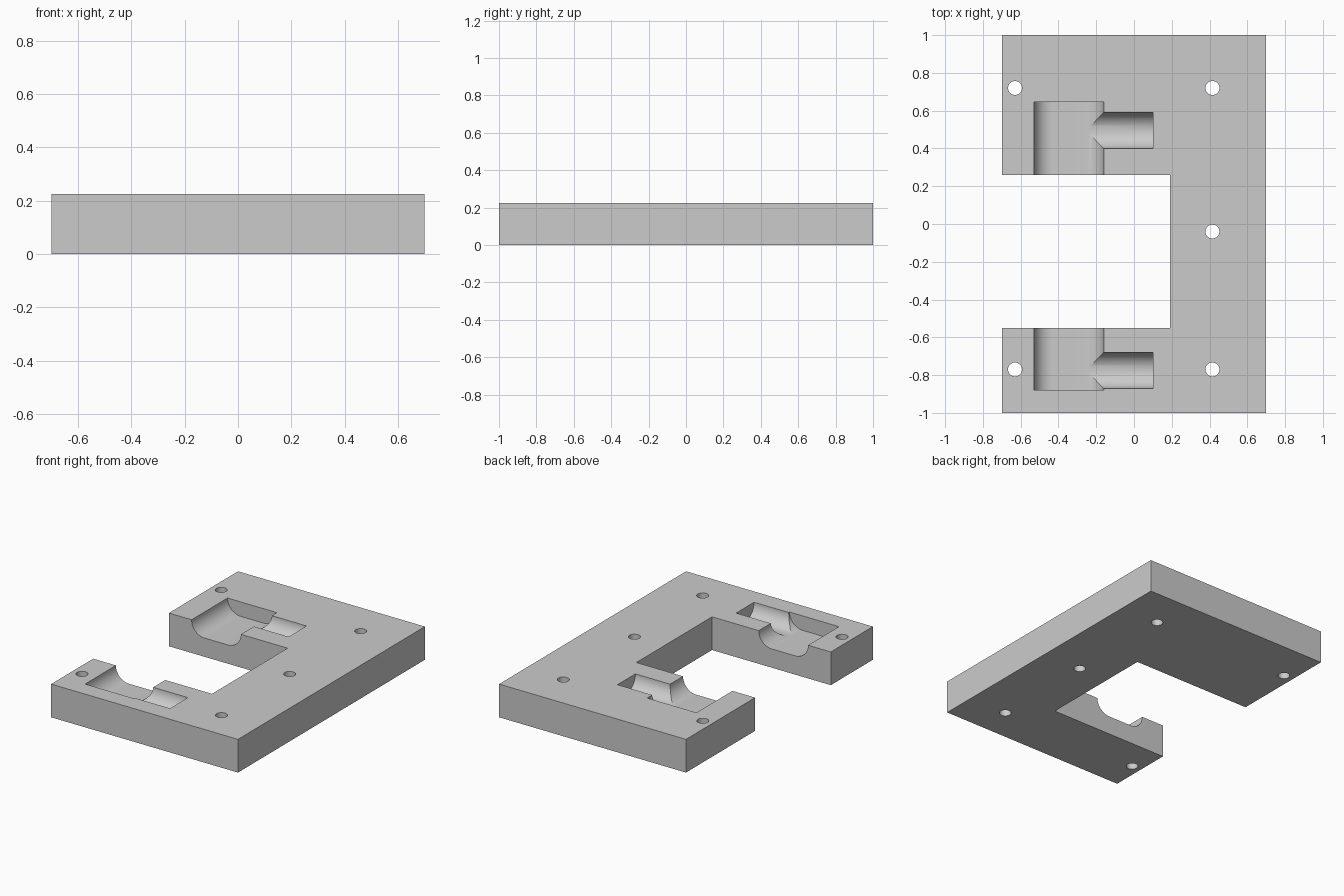
import bpy, math
from mathutils import Vector

cube = bpy.data.objects.get("Cube")
if cube:
    bpy.data.objects.remove(cube, do_unlink=True)

TOP = 0.225
HOLES = [(-0.63, 0.72), (0.415, 0.72), (0.415, -0.04), (-0.63, -0.77), (0.415, -0.77)]

grey = bpy.data.materials.new("matte_grey")
grey.use_nodes = True
colour = (0.6, 0.6, 0.6, 1)
grey.diffuse_color = colour
grey.node_tree.nodes["Principled BSDF"].inputs["Base Color"].default_value = colour


def prism(name, outline, sweep):
    """Close an outline of 3D points into a solid swept along a vector."""
    n = len(outline)
    verts = [Vector(p) for p in outline]
    verts += [v + Vector(sweep) for v in verts]
    faces = [list(range(n))[::-1], list(range(n, 2 * n))]
    faces += [(i, (i + 1) % n, n + (i + 1) % n, n + i) for i in range(n)]
    mesh = bpy.data.meshes.new(name)
    mesh.from_pydata(verts, [], faces)
    obj = bpy.data.objects.new(name, mesh)
    bpy.context.collection.objects.link(obj)
    bpy.context.view_layer.objects.active = obj
    bpy.ops.object.select_all(action='DESELECT')
    obj.select_set(True)
    bpy.ops.object.mode_set(mode='EDIT')
    bpy.ops.mesh.select_all(action='SELECT')
    bpy.ops.mesh.normals_make_consistent(inside=False)
    bpy.ops.object.mode_set(mode='OBJECT')
    return obj


def round_slot(left, right, radius, steps=24):
    """Outline of a round-bottomed slot, open above the top surface."""
    pts = [(left, 0.1)]
    for centre, start in ((left + radius, math.pi), (right - radius, 1.5 * math.pi)):
        for i in range(steps + 1):
            a = start + 0.5 * math.pi * i / steps
            p = (centre + radius * math.cos(a), radius * math.sin(a))
            if math.dist(p, pts[-1]) > 1e-4:
                pts.append(p)
    return pts + [(right, 0.1)]


# C-shaped plate
outline = [(-0.7, -1), (0.7, -1), (0.7, 1), (-0.7, 1),
           (-0.7, 0.26), (0.19, 0.26), (0.19, -0.55), (-0.7, -0.55)]
plate = prism("plate", [(x, y, 0) for x, y in outline], (0, 0, TOP))
plate.data.materials.append(grey)

cutters = []

# Wide pockets open to the notch, each with a narrow side channel
for name, y0, y1, yc in (("back", 0.2, 0.645, 0.495), ("front", -0.88, -0.5, -0.775)):
    wide = [(x, y0, TOP + z) for x, z in round_slot(-0.53, -0.16, 0.098)]
    cutters.append(prism(name + "_pocket_cutter", wide, (0, y1 - y0, 0)))
    narrow = [(-0.3, y, TOP + z) for y, z in round_slot(yc - 0.096, yc + 0.096, 0.096)]
    cutters.append(prism(name + "_channel_cutter", narrow, (0.4, 0, 0)))

# Screw holes
for x, y in HOLES:
    ring = [(x + 0.037 * math.cos(a), y + 0.037 * math.sin(a), -0.1)
            for a in (math.tau * i / 32 for i in range(32))]
    cutters.append(prism("hole_cutter", ring, (0, 0, 0.5)))

# Cut everything out of the plate
bpy.ops.object.select_all(action='DESELECT')
plate.select_set(True)
bpy.context.view_layer.objects.active = plate
for cutter in cutters:
    cutter.hide_render = True
    mod = plate.modifiers.new(cutter.name, 'BOOLEAN')
    mod.operation = 'DIFFERENCE'
    mod.solver = 'EXACT'
    mod.object = cutter
    bpy.ops.object.modifier_apply(modifier=mod.name)
for cutter in cutters:
    bpy.data.objects.remove(cutter, do_unlink=True)

bpy.ops.object.shade_smooth_by_angle(angle=math.radians(25))
